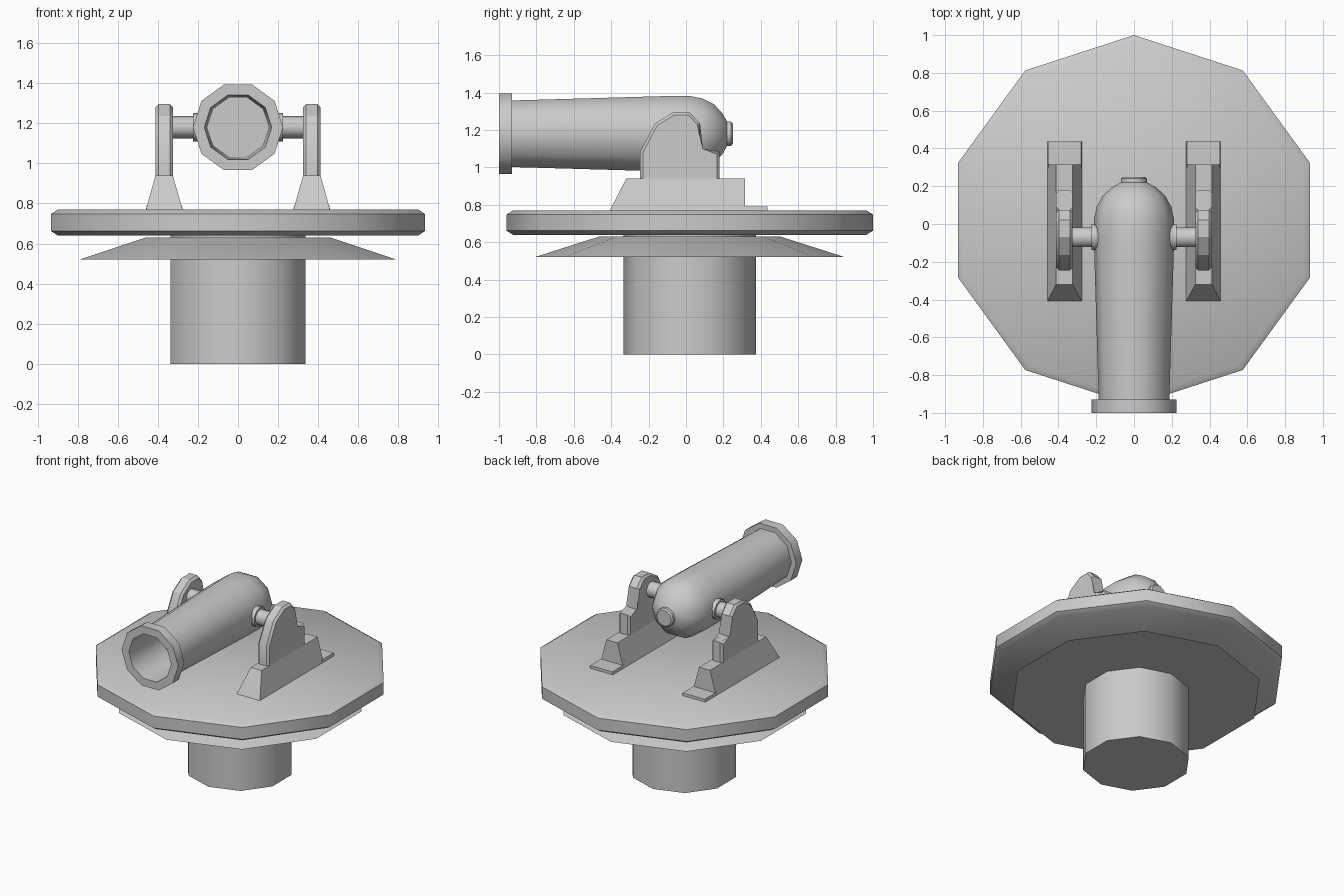
import bpy, bmesh, math
from mathutils import Vector

if "Cube" in bpy.data.objects:
    bpy.data.objects.remove(bpy.data.objects["Cube"])

N = 10  # sides of every round part


def finish(bm, name, angle=40):
    bmesh.ops.recalc_face_normals(bm, faces=bm.faces[:])
    me = bpy.data.meshes.new(name)
    bm.to_mesh(me)
    bm.free()
    ob = bpy.data.objects.new(name, me)
    bpy.context.collection.objects.link(ob)
    bpy.ops.object.select_all(action='DESELECT')
    ob.select_set(True)
    bpy.context.view_layer.objects.active = ob
    bpy.ops.object.shade_smooth_by_angle(angle=math.radians(angle))
    return ob


def lathe(name, profile, axis, centre, phase=0, angle=40):
    """Turn (radius, distance) pairs about an axis; both ends are capped."""
    bm = bmesh.new()
    rings = []
    for r, h in profile:
        ring = []
        for i in range(N):
            a = math.radians(phase) + 2 * math.pi * i / N
            c, s = r * math.cos(a), r * math.sin(a)
            p = {'x': (h, c, s), 'y': (c, h, s), 'z': (c, s, h)}[axis]
            ring.append(bm.verts.new(Vector(p) + Vector(centre)))
        rings.append(ring)
    for a, b in zip(rings, rings[1:]):
        for i in range(N):
            j = (i + 1) % N
            bm.faces.new((a[i], a[j], b[j], b[i]))
    bm.faces.new(rings[0])
    bm.faces.new(rings[-1])
    return finish(bm, name, angle)


def loft(name, lower, upper, bevel=0):
    """Solid between two matching outlines."""
    bm = bmesh.new()
    a = [bm.verts.new(p) for p in lower]
    b = [bm.verts.new(p) for p in upper]
    for i in range(len(a)):
        j = (i + 1) % len(a)
        bm.faces.new((a[i], a[j], b[j], b[i]))
    rims = [bm.faces.new(a), bm.faces.new(b)]
    if bevel:
        edges = list({e for f in rims for e in f.edges})
        bmesh.ops.bevel(bm, geom=edges, offset=bevel, segments=1, affect='EDGES')
    return finish(bm, name, 30)


def rect(x0, x1, y0, y1, z):
    return [(x0, y0, z), (x1, y0, z), (x1, y1, z), (x0, y1, z)]


# Turntable: pedestal, flared skirt, ten-sided platform
base = (0, 0.02, 0)
lathe("pedestal", [(0.354, 0), (0.354, 0.645)], 'z', base, 90)
lathe("skirt", [(0.35, 0.52), (0.83, 0.52), (0.485, 0.63), (0.35, 0.63)], 'z', base, 90)
lathe("platform", [(0.945, 0.64), (0.98, 0.662), (0.98, 0.748), (0.945, 0.77)],
      'z', base, 90, 50)

# Barrel: bore, muzzle band, taper, domed breech and knob
lathe("barrel", [(0.155, -0.65), (0.168, -1.0), (0.225, -1.0), (0.225, -0.93),
                 (0.187, -0.93), (0.212, -0.1), (0.212, 0.02), (0.198, 0.09),
                 (0.165, 0.15), (0.115, 0.195), (0.068, 0.22), (0.068, 0.24),
                 (0.058, 0.25)], 'y', (0, 0, 1.18))

# Side brackets, mirrored left and right
steps = [(-0.245, 0.92), (-0.245, 1.085), (-0.165, 1.235), (-0.068, 1.295),
         (0.02, 1.295), (0.075, 1.235), (0.075, 1.085), (0.18, 1.085),
         (0.18, 0.92)]
for side, s in (("left", -1), ("right", 1)):
    lathe("trunnion_" + side, [(0.07, s * 0.17), (0.07, s * 0.225), (0.055, s * 0.225),
                               (0.055, s * 0.34)], 'x', (0, -0.07, 1.18), 90)
    loft("bracket_" + side, [(s * 0.325, y, z) for y, z in steps],
         [(s * 0.412, y, z) for y, z in steps], 0.015)
    loft("bracket_base_" + side, rect(s * 0.275, s * 0.46, -0.41, 0.315, 0.765),
         rect(s * 0.325, s * 0.412, -0.32, 0.315, 0.94))
    loft("bracket_foot_" + side, rect(s * 0.275, s * 0.46, 0.3, 0.437, 0.765),
         rect(s * 0.28, s * 0.455, 0.3, 0.437, 0.79))
